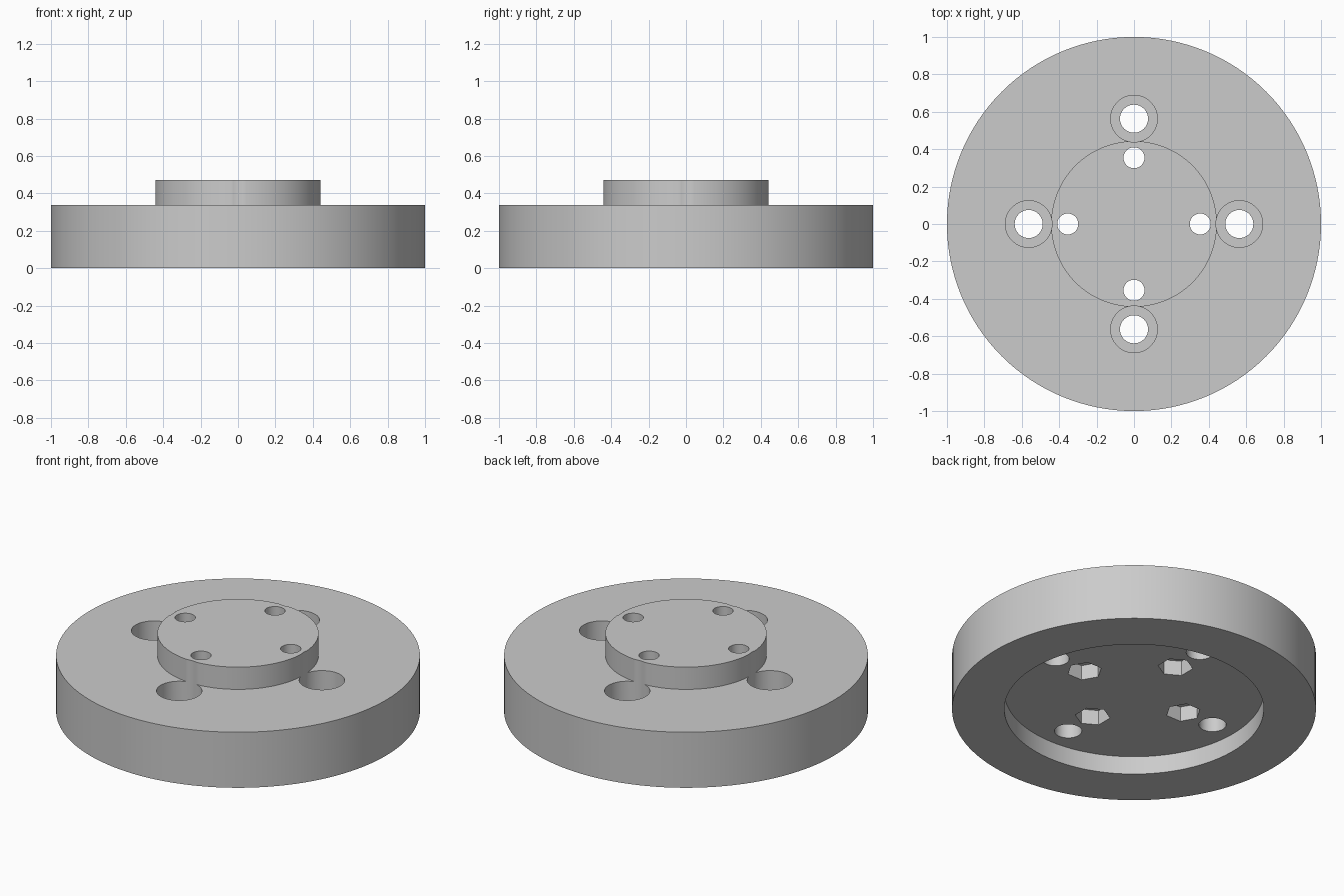
import bpy
import bmesh
from math import cos, sin, pi, radians

cube = bpy.data.objects.get("Cube")
if cube:
    bpy.data.objects.remove(cube, do_unlink=True)

# Main dimensions
DISC_R, DISC_H = 1.0, 0.337
BOSS_R, BOSS_TOP = 0.443, 0.472
RECESS_R, RECESS_H = 0.713, 0.11
BOLT_POS, PIN_POS = 0.563, 0.354
SEGMENTS = 128

grey = bpy.data.materials.new("light_grey")
grey.use_nodes = True
colour = (0.6, 0.6, 0.6, 1)
grey.diffuse_color = colour
grey.node_tree.nodes["Principled BSDF"].inputs["Base Color"].default_value = colour


def finish(name, bm):
    bmesh.ops.recalc_face_normals(bm, faces=bm.faces)
    mesh = bpy.data.meshes.new(name)
    bm.to_mesh(mesh)
    bm.free()
    mesh.materials.append(grey)
    obj = bpy.data.objects.new(name, mesh)
    bpy.context.collection.objects.link(obj)
    return obj


def lathe(name, profile):
    """Solid turned from (radius, height) points, capped at both ends."""
    bm = bmesh.new()
    angles = [2 * pi * i / SEGMENTS for i in range(SEGMENTS)]
    rings = [[bm.verts.new((r * cos(a), r * sin(a), z)) for a in angles]
             for r, z in profile]
    for low, high in zip(rings, rings[1:]):
        for i in range(SEGMENTS):
            j = (i + 1) % SEGMENTS
            bm.faces.new((low[i], low[j], high[j], high[i]))
    bm.faces.new(rings[0])
    bm.faces.new(rings[-1])
    return finish(name, bm)


def four_prisms(name, distance, radius, sides, z0, z1):
    """Four upright prisms on the axes, each with a corner facing outward."""
    bm = bmesh.new()
    for k in range(4):
        turn = k * pi / 2
        cx, cy = distance * cos(turn), distance * sin(turn)
        angles = [turn + 2 * pi * i / sides for i in range(sides)]
        low, high = [[bm.verts.new((cx + radius * cos(a), cy + radius * sin(a), z))
                      for a in angles] for z in (z0, z1)]
        bm.faces.new(low)
        bm.faces.new(high)
        for i in range(sides):
            j = (i + 1) % sides
            bm.faces.new((low[i], low[j], high[j], high[i]))
    return finish(name, bm)


# Disc with raised boss on top and round recess underneath
flange = lathe("flange", [
    (RECESS_R, RECESS_H), (RECESS_R, 0), (DISC_R, 0), (DISC_R, DISC_H),
    (BOSS_R, DISC_H), (BOSS_R, BOSS_TOP)])

# Counterbores, bolt holes, hexagonal nut pockets and pin holes
cutters = [
    four_prisms("counterbore_cutter", BOLT_POS, 0.125, 64, DISC_H - 0.13, 0.6),
    four_prisms("bolt_hole_cutter", BOLT_POS, 0.075, 48, -0.1, 0.5),
    four_prisms("nut_pocket_cutter", PIN_POS, 0.097, 6, 0.05, RECESS_H + 0.09),
    four_prisms("pin_hole_cutter", PIN_POS, 0.056, 48, -0.1, 0.6),
]
bpy.ops.object.select_all(action="DESELECT")
bpy.context.view_layer.objects.active = flange
flange.select_set(True)
for cutter in cutters:
    cutter.hide_render = True
    cut = flange.modifiers.new(cutter.name, "BOOLEAN")
    cut.operation = "DIFFERENCE"
    cut.solver = "EXACT"
    cut.object = cutter
    bpy.ops.object.modifier_apply(modifier=cut.name)
    bpy.data.objects.remove(cutter, do_unlink=True)

bpy.ops.object.shade_smooth_by_angle(angle=radians(30))
